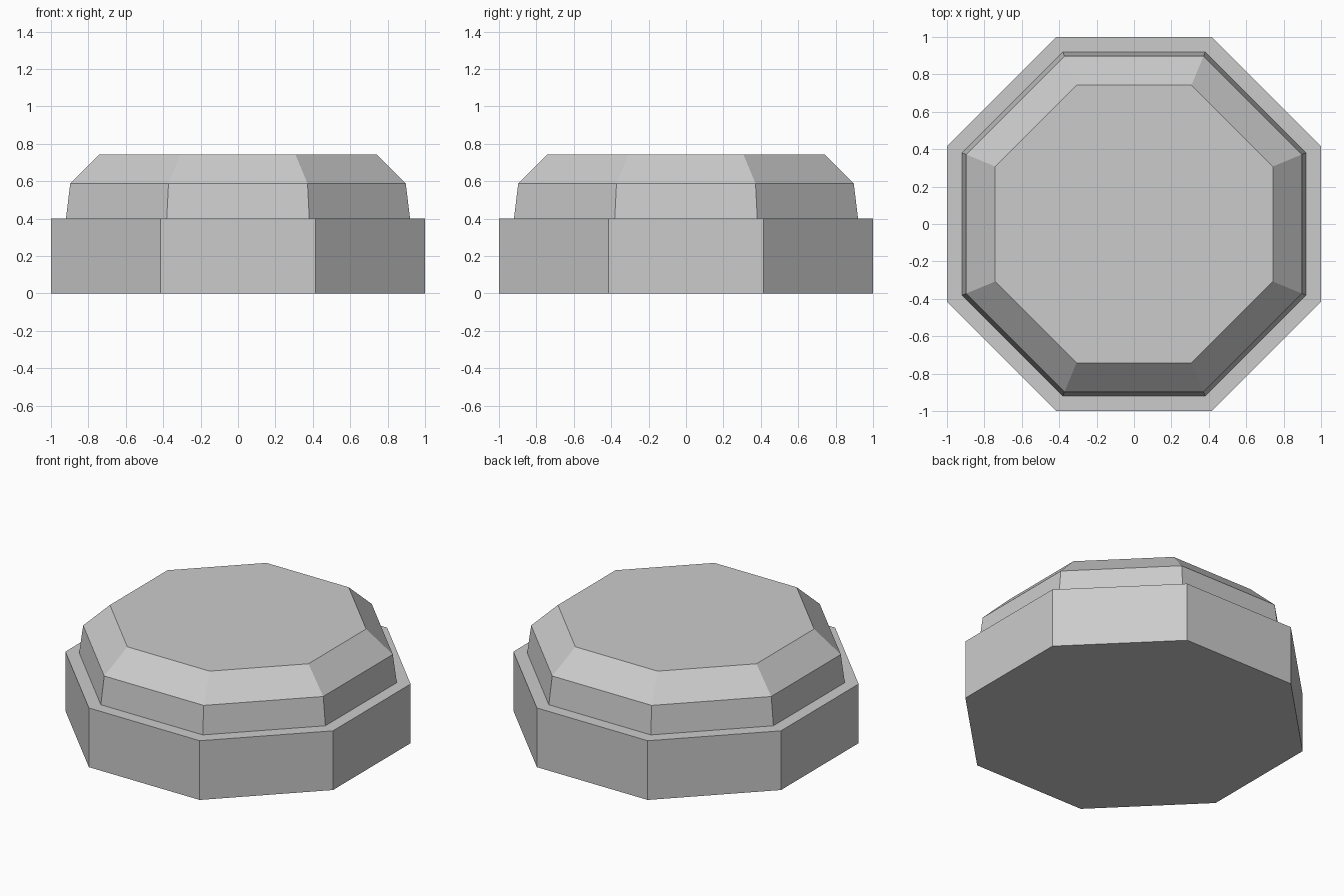
import bpy, bmesh, math

if "Cube" in bpy.data.objects:
    bpy.data.objects.remove(bpy.data.objects["Cube"])

SIDES = 8


def octagon_stack(name, rings):
    """Closed solid through octagonal rings given as (half width across flats, z)."""
    bm = bmesh.new()
    loops = []
    for half, z in rings:
        r = half / math.cos(math.pi / SIDES)
        loops.append([bm.verts.new((r * math.cos(a), r * math.sin(a), z))
                      for a in (math.tau * (i + 0.5) / SIDES for i in range(SIDES))])
    for low, high in zip(loops, loops[1:]):
        for i in range(SIDES):
            j = (i + 1) % SIDES
            bm.faces.new((low[i], low[j], high[j], high[i]))
    bm.faces.new(loops[0][::-1])
    bm.faces.new(loops[-1])
    mesh = bpy.data.meshes.new(name)
    bm.to_mesh(mesh)
    bm.free()
    obj = bpy.data.objects.new(name, mesh)
    bpy.context.collection.objects.link(obj)
    return obj


# Straight-sided base
octagon_stack("base", [(1.0, 0.0), (1.0, 0.4)])

# Slightly tapered cap with a wide chamfer around its top
octagon_stack("cap", [(0.92, 0.4), (0.897, 0.588), (0.742, 0.743)])
